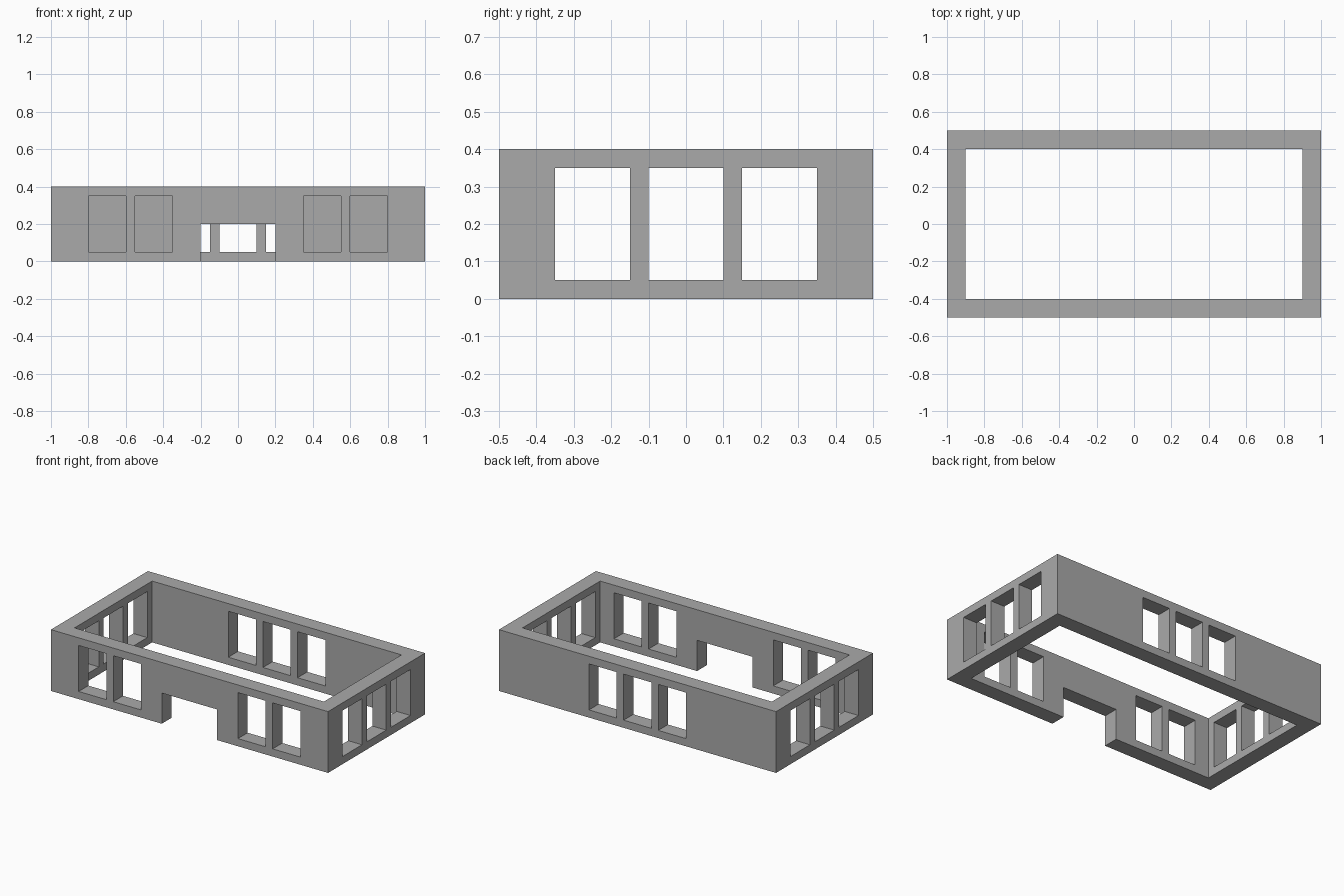
import bpy
import bmesh
from mathutils import Matrix, Vector

cube = bpy.data.objects.get("Cube")
if cube:
    bpy.data.objects.remove(cube, do_unlink=True)

HALF_X, HALF_Y, HEIGHT, WALL = 1.0, 0.5, 0.4, 0.1
SILL, LINTEL, WINDOW = 0.05, 0.35, 0.2

grey = bpy.data.materials.new("wall grey")
grey.use_nodes = True
colour = (0.4, 0.4, 0.4, 1)
grey.diffuse_color = colour
grey.node_tree.nodes["Principled BSDF"].inputs["Base Color"].default_value = colour


def add_object(name, bm):
    mesh = bpy.data.meshes.new(name)
    bm.to_mesh(mesh)
    bm.free()
    mesh.materials.append(grey)
    obj = bpy.data.objects.new(name, mesh)
    bpy.context.collection.objects.link(obj)
    return obj


def add_box(bm, centre, size):
    matrix = Matrix.Translation(centre) @ Matrix.Diagonal(Vector(size)).to_4x4()
    bmesh.ops.create_cube(bm, size=1, matrix=matrix)


# Rectangular ring of walls, open above and below
bm = bmesh.new()
corners = [(-1, -1), (1, -1), (1, 1), (-1, 1)]


def loop(inset, z):
    return [bm.verts.new((sx * (HALF_X - inset), sy * (HALF_Y - inset), z))
            for sx, sy in corners]


rings = [loop(0, 0), loop(0, HEIGHT), loop(WALL, HEIGHT), loop(WALL, 0)]
for a, b in zip(rings, rings[1:] + rings[:1]):
    for i in range(4):
        j = (i + 1) % 4
        bm.faces.new((a[i], a[j], b[j], b[i]))
bmesh.ops.recalc_face_normals(bm, faces=bm.faces)
walls = add_object("walls", bm)

# Openings: front and back windows, side windows and the front doorway
bm = bmesh.new()
mid_z, tall, deep = (SILL + LINTEL) / 2, LINTEL - SILL, WALL * 1.6
wall_x, wall_y = HALF_X - WALL / 2, HALF_Y - WALL / 2
for x in (-0.7, -0.45, 0.45, 0.7):
    add_box(bm, (x, -wall_y, mid_z), (WINDOW, deep, tall))
for offset in (-0.25, 0, 0.25):
    add_box(bm, (offset, wall_y, mid_z), (WINDOW, deep, tall))
    for side in (-1, 1):
        add_box(bm, (side * wall_x, offset, mid_z), (deep, WINDOW, tall))
add_box(bm, (0, -wall_y, 0.05), (0.4, deep, 0.3))
openings = add_object("openings_cutter", bm)

# Cut the openings and keep the finished walls only
cut = walls.modifiers.new("openings", "BOOLEAN")
cut.operation = "DIFFERENCE"
cut.solver = "EXACT"
cut.object = openings
bpy.context.view_layer.objects.active = walls
bpy.ops.object.modifier_apply(modifier=cut.name)
bpy.data.objects.remove(openings, do_unlink=True)
